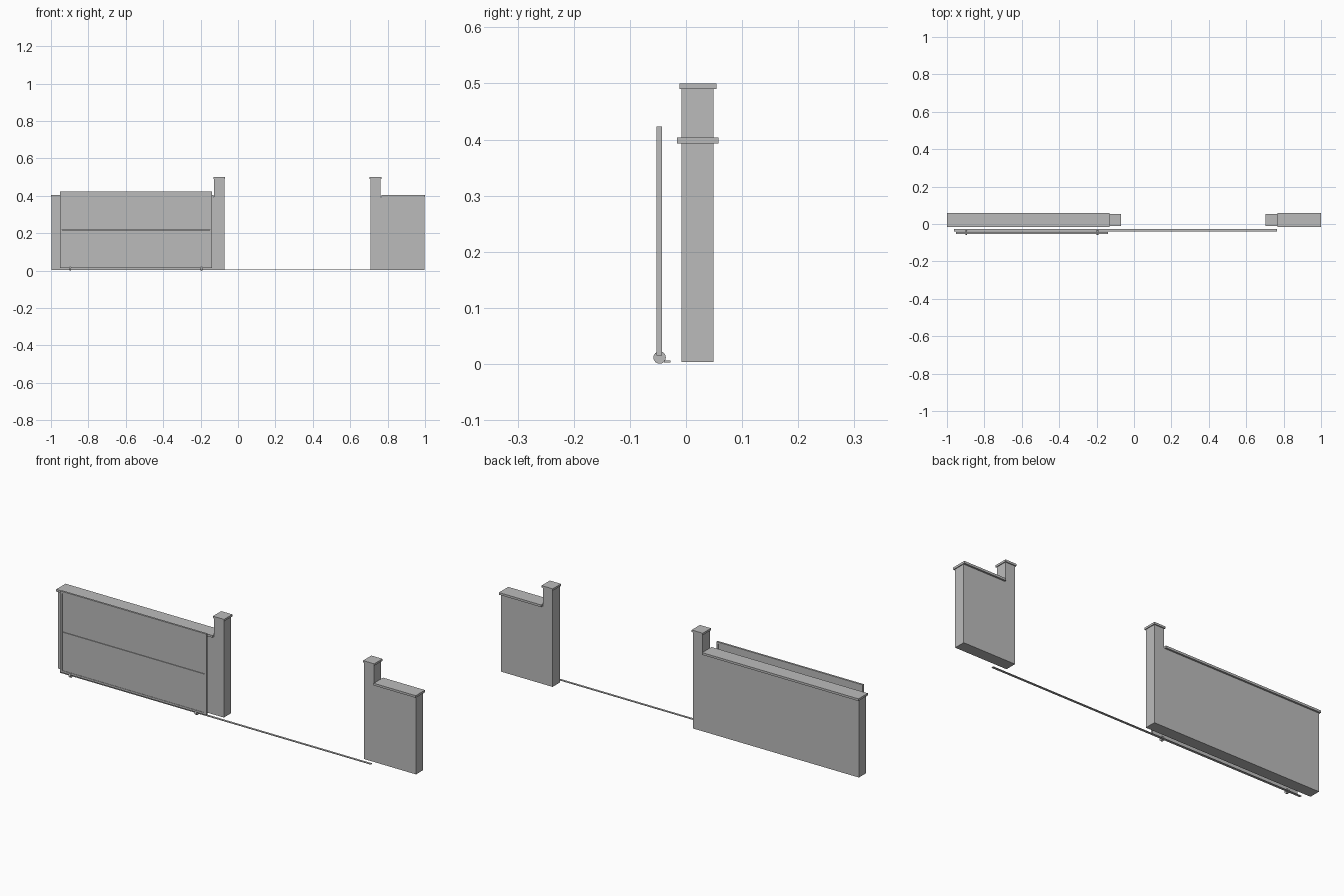
import bpy, bmesh, math
from mathutils import Matrix

if "Cube" in bpy.data.objects:
    bpy.data.objects.remove(bpy.data.objects["Cube"])

grey = bpy.data.materials.new("concrete_grey")
grey.diffuse_color = (0.5, 0.5, 0.5, 1)
grey.use_nodes = True
grey.node_tree.nodes["Principled BSDF"].inputs["Base Color"].default_value = grey.diffuse_color


def finish(name, bm):
    bmesh.ops.recalc_face_normals(bm, faces=bm.faces)
    mesh = bpy.data.meshes.new(name)
    bm.to_mesh(mesh)
    bm.free()
    mesh.materials.append(grey)
    obj = bpy.data.objects.new(name, mesh)
    bpy.context.collection.objects.link(obj)
    return obj


def box(name, x, y, z):
    """Box from (min, max) pairs."""
    bm = bmesh.new()
    bmesh.ops.create_cube(bm, size=1)
    for v in bm.verts:
        v.co = [a + (b - a) * (c + 0.5) for (a, b), c in zip((x, y, z), v.co)]
    return finish(name, bm)


def wall_body(name, outer, step, inner):
    """L-shaped slab: low wall that steps up into a gate post."""
    bm = bmesh.new()
    outline = [(outer, 0.004), (inner, 0.004), (inner, 0.49),
               (step, 0.49), (step, 0.394), (outer, 0.394)]
    face = bm.faces.new([bm.verts.new((x, -0.008, z)) for x, z in outline])
    new = bmesh.ops.extrude_face_region(bm, geom=[face])["geom"]
    bmesh.ops.translate(bm, vec=(0, 0.057, 0),
                        verts=[g for g in new if isinstance(g, bmesh.types.BMVert)])
    return finish(name, bm)


# Walls with posts and overhanging caps
for side, outer, step, inner in (("left", -1.0, -0.131, -0.069),
                                 ("right", 1.0, 0.766, 0.704)):
    s = 0.004 if outer > 0 else -0.004
    wall_body(side + "_wall", outer - s, step - s, inner + s)
    box(side + "_wall_cap", sorted((outer, step)), (-0.016, 0.058), (0.393, 0.404))
    box(side + "_post_cap", sorted((step, inner)), (-0.012, 0.054), (0.49, 0.50))

# Sliding gate: thin frame and two stacked panels with a narrow seam
X0, X1, Z0, Z1, F = -0.952, -0.139, 0.015, 0.423, 0.010
Y = (-0.053, -0.043)
for name, x in (("gate_left_stile", (X0, X0 + F)), ("gate_right_stile", (X1 - F, X1))):
    box(name, x, Y, (Z0, Z1))
for name, z in (("gate_bottom_rail", (Z0, Z0 + F)), ("gate_top_rail", (Z1 - F, Z1))):
    box(name, (X0 + F, X1 - F), Y, z)
mid = (Z0 + Z1) / 2
for name, z in (("gate_lower_panel", (Z0 + F, mid - 0.001)),
                ("gate_upper_panel", (mid + 0.001, Z1 - F))):
    box(name, (X0 + F, X1 - F), (-0.051, -0.045), z)

# Rollers under the gate
for i, x in enumerate((-0.897, -0.196)):
    bm = bmesh.new()
    bmesh.ops.create_cone(bm, cap_ends=True, segments=24, radius1=0.011,
                          radius2=0.011, depth=0.010,
                          matrix=Matrix.Translation((x, -0.047, 0.0115))
                          @ Matrix.Rotation(math.pi / 2, 4, "Y"))
    for f in bm.faces:
        f.smooth = len(f.verts) == 4
    for e in bm.edges:
        e.smooth = all(f.smooth for f in e.link_faces)
    finish("gate_wheel_%d" % (i + 1), bm)

# Ground track across the opening
box("track", (-0.962, 0.765), (-0.039, -0.028), (0.003, 0.006))
